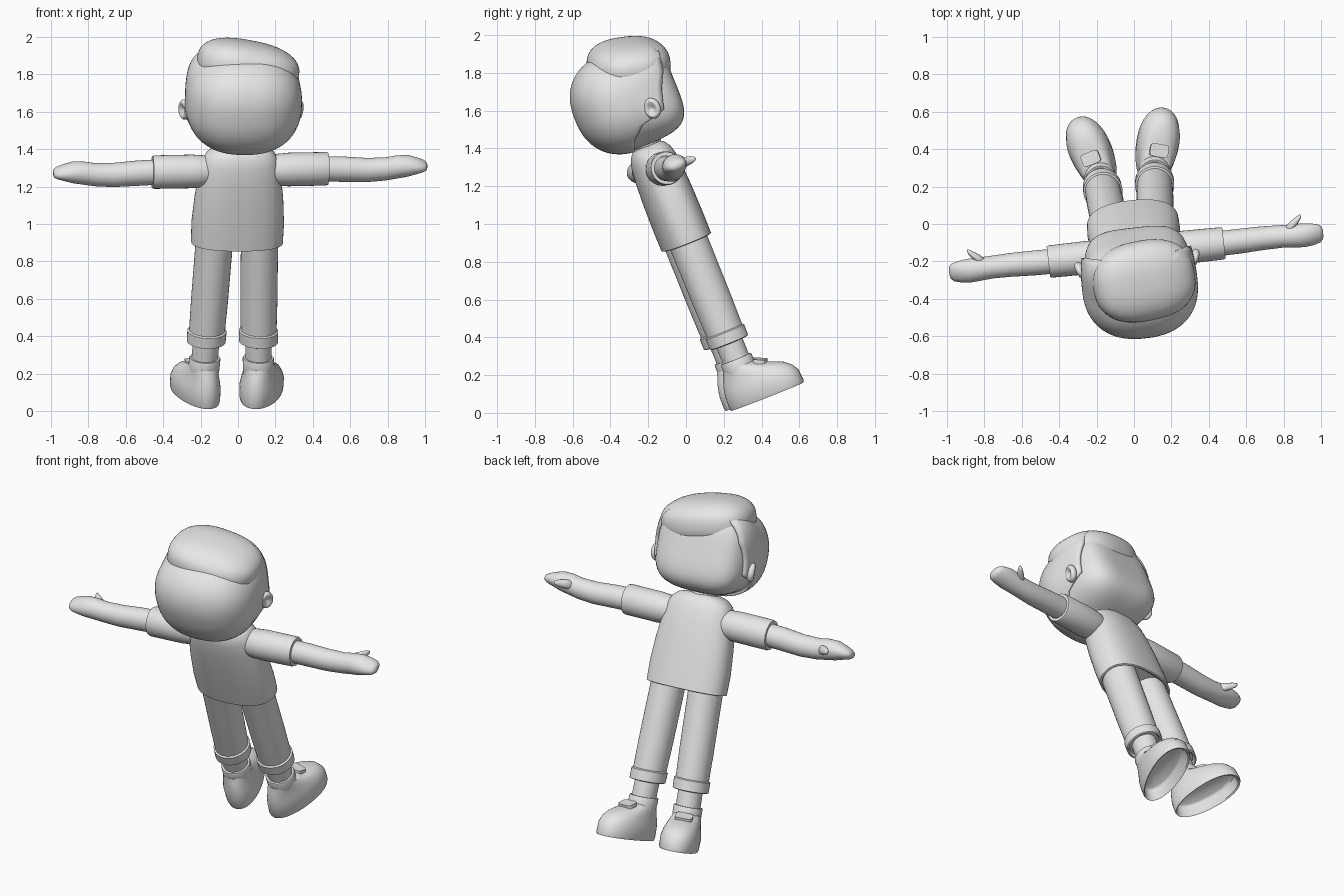
import bpy, bmesh, math
from mathutils import Matrix, Vector, Euler

if "Cube" in bpy.data.objects:
    bpy.data.objects.remove(bpy.data.objects["Cube"])

# whole figure leans back and is turned slightly
POSE = (Matrix.Translation((-0.006, 0, 0)) @ Matrix.Rotation(math.radians(6.5), 4, 'Z')
        @ Matrix.Rotation(math.radians(22), 4, 'X'))
CLAY = bpy.data.materials.new("light_grey")
CLAY.diffuse_color = (0.8, 0.8, 0.8, 1)
CLAY.use_nodes = True
CLAY.node_tree.nodes["Principled BSDF"].inputs["Base Color"].default_value = CLAY.diffuse_color
U = 0.34   # forward position of the body axis


def add(name, verts, faces, angle=40, solid=0):
    me = bpy.data.meshes.new(name)
    me.from_pydata([POSE @ Vector(v) for v in verts], [], faces)
    bm = bmesh.new()
    bm.from_mesh(me)
    bmesh.ops.recalc_face_normals(bm, faces=bm.faces)
    bm.to_mesh(me)
    bm.free()
    me.materials.append(CLAY)
    ob = bpy.data.objects.new(name, me)
    bpy.context.collection.objects.link(ob)
    if solid:
        m = ob.modifiers.new("thickness", 'SOLIDIFY')
        m.thickness, m.offset = solid, -1
    bpy.ops.object.select_all(action='DESELECT')
    ob.select_set(True)
    bpy.context.view_layer.objects.active = ob
    bpy.ops.object.shade_smooth_by_angle(angle=math.radians(angle))
    return ob


def loft(name, rings, angle=40):
    n = len(rings[0])
    verts = [p for r in rings for p in r]
    faces = [(k * n + i, k * n + (i + 1) % n, (k + 1) * n + (i + 1) % n, (k + 1) * n + i)
             for k in range(len(rings) - 1) for i in range(n)]
    faces += [tuple(range(n)), tuple(range((len(rings) - 1) * n, len(rings) * n))]
    return add(name, verts, faces, angle)


def ring(c, a, b, axis='Z', p=2.0, n=40):
    pts = []
    for i in range(n):
        t = 2 * math.pi * i / n
        ca, sa = math.cos(t), math.sin(t)
        x = a * math.copysign(abs(ca) ** (2 / p), ca)
        y = b * math.copysign(abs(sa) ** (2 / p), sa)
        pts.append(Vector(c) + Vector((x, y, 0) if axis == 'Z' else (0, x, y)))
    return pts


def blob(name, c, r, rot=(0, 0, 0), shape=None, nu=40, nv=24):
    e = Euler([math.radians(a) for a in rot]).to_matrix()
    rings = []
    for k in range(nv + 1):
        a = math.pi * (0.004 + 0.992 * k / nv)
        pts = []
        for i in range(nu):
            t = 2 * math.pi * i / nu
            d = Vector((math.sin(a) * math.cos(t), math.sin(a) * math.sin(t), math.cos(a)))
            d = shape(d) if shape else d
            pts.append(Vector(c) + e @ Vector((d.x * r[0], d.y * r[1], d.z * r[2])))
        rings.append(pts)
    return loft(name, rings, 60)


def head_shape(d):
    # round at the back, squarer toward the face
    f = min(1, max(0, d.y + 0.1))
    p = 2.35 + 1.6 * f * f * (3 - 2 * f)
    return d * (abs(d.x) ** p + abs(d.y) ** p + abs(d.z) ** p) ** (-1 / p)


# head and neck
HEAD = Vector((0, 0.32, 1.655))
blob("head", HEAD, (0.292, 0.272, 0.262), shape=head_shape, nu=64, nv=40)
loft("neck", [ring((0, U, 1.33), 0.085, 0.08), ring((0, U, 1.42), 0.08, 0.075)])

# hair shell: opens forward by an amount that depends on the height around the head
KEYS = [(-90, 75), (-45, 79), (-29, 92), (-23, 116), (0, 123), (18, 130), (90, 135)]


def opening(e):
    for (e0, t0), (e1, t1) in zip(KEYS, KEYS[1:]):
        if e <= e1:
            return t0 + (t1 - t0) * (e - e0) / (e1 - e0)
    return KEYS[-1][1]


verts, faces, N, M = [], [], 96, 24
for k in range(M + 1):
    for i in range(N):
        phi = 2 * math.pi * i / N
        elev = math.degrees(math.asin(max(-1, min(1, math.sin(phi)))))
        th = math.radians(opening(elev)) * max(k, 0.05) / M
        d = head_shape(Vector((math.sin(th) * math.cos(phi), -math.cos(th), math.sin(th) * math.sin(phi))))
        verts.append(HEAD + Vector((d.x * 0.31, d.y * 0.284, d.z * 0.275)))
        if k < M:
            j = (i + 1) % N
            faces.append((k * N + i, k * N + j, (k + 1) * N + j, (k + 1) * N + i))
faces.append(tuple(range(N)))
add("hair", verts, faces, 50, 0.025)


# swept fringe on top
def fringe_shape(d):
    return d * (abs(d.x) ** 2.5 + abs(d.y) ** 2.5 + abs(d.z) ** 2.5) ** (-1 / 2.5)


blob("fringe", (0.025, 0.405, 1.825), (0.275, 0.215, 0.135), (-14, 11, 0), fringe_shape, 56, 28)


# ears with a shallow dish
def ear_shape(d):
    q = (d.y ** 2 + d.z ** 2) ** 0.5
    if d.x > 0 and q < 0.75:
        d = Vector((d.x - 1.1 * (1 - q / 0.75), d.y, d.z))
    return d


for s, side in ((1, "right"), (-1, "left")):
    blob("ear_" + side, (s * 0.306, 0.405, 1.575), (0.028, 0.046, 0.056),
         (0, 0, -25 if s > 0 else 205), ear_shape, 32, 24)

# shirt with a recessed hem
SHIRT = [(0.87, 0.20, 0.105), (0.835, 0.235, 0.128), (0.838, 0.246, 0.136), (0.95, 0.248, 0.137),
         (1.1, 0.237, 0.135), (1.22, 0.221, 0.13), (1.3, 0.205, 0.122), (1.345, 0.185, 0.11),
         (1.375, 0.15, 0.092), (1.39, 0.1, 0.07)]
loft("shirt", [ring((0, U, v), a, b, p=2.4, n=56) for v, a, b in SHIRT], 45)

# arms along x: distance, rise, depth radius, height radius
SLEEVE = [(0.12, 0, 0.07, 0.07), (0.2, 0, 0.085, 0.085), (0.26, 0, 0.089, 0.09), (0.46, 0, 0.086, 0.09),
          (0.472, 0, 0.082, 0.086), (0.472, 0, 0.06, 0.06)]
ARM = [(0.44, 0, 0.066, 0.068), (0.55, -0.004, 0.066, 0.068), (0.68, -0.012, 0.063, 0.065),
       (0.78, -0.008, 0.06, 0.062), (0.84, 0.002, 0.062, 0.062), (0.9, 0.008, 0.065, 0.057),
       (0.95, 0.008, 0.06, 0.042), (0.985, 0.006, 0.05, 0.03), (1.0, 0.005, 0.036, 0.021),
       (1.005, 0.005, 0.018, 0.01)]
THUMB = [(0.81, 0.03, 0.028), (0.845, 0.062, 0.026), (0.875, 0.088, 0.021), (0.892, 0.105, 0.014),
         (0.897, 0.111, 0.006)]


def limb(name, s, path):
    return loft(name, [ring((s * x, U, 1.25 + dv + s * 0.021 * x), a, b, 'X', n=32)
                       for x, dv, a, b in path])


# shoe outline by height: height, heel, toe, half width
SHOE = [(0.0, -0.10, 0.235, 0.075), (-0.01, -0.115, 0.26, 0.088), (-0.07, -0.126, 0.272, 0.097),
        (-0.075, -0.134, 0.284, 0.105), (-0.06, -0.138, 0.288, 0.11), (0.0, -0.136, 0.283, 0.112),
        (0.035, -0.13, 0.262, 0.105), (0.065, -0.122, 0.225, 0.096), (0.09, -0.113, 0.165, 0.088),
        (0.11, -0.104, 0.11, 0.082), (0.13, -0.096, 0.08, 0.077)]

for s, side in ((1, "right"), (-1, "left")):
    limb("sleeve_" + side, s, SLEEVE)
    limb("arm_" + side, s, ARM)
    loft("thumb_" + side, [ring((s * x, U + f, 1.25 + s * 0.02), r, r, 'X', n=20) for x, f, r in THUMB], 70)

    # trouser leg and turned-up cuff, splayed slightly
    def tube(name, prof):
        return loft(name, [ring((s * (0.15 - 0.034 * v), U - 0.002, v), a, b, n=36) for v, a, b in prof])
    tube("trouser_leg_" + side, [(0.28, 0.095, 0.1), (0.5, 0.099, 0.104), (0.9, 0.1, 0.106)])
    tube("trouser_cuff_" + side, [(0.29, 0.08, 0.084), (0.262, 0.095, 0.1), (0.266, 0.104, 0.109),
                                  (0.326, 0.105, 0.11), (0.332, 0.097, 0.102)])
    tube("ankle_" + side, [(0.08, 0.07, 0.073), (0.31, 0.071, 0.075)])
    tube("sock_" + side, [(0.05, 0.078, 0.08), (0.11, 0.083, 0.087), (0.165, 0.084, 0.088),
                          (0.172, 0.081, 0.085), (0.172, 0.06, 0.06)])

    # shoe, toes turned outward, hollow sole
    turn = Matrix.Translation((s * 0.152, U + 0.004, 0)) @ Matrix.Rotation(math.radians(-17 * s), 4, 'Z')
    rings = []
    for v, back, front, w in SHOE:
        pts = []
        for p in ring((0, 0, v), 1, 1, p=2.15, n=48):
            y = (back + front) / 2 + p.y * (front - back) / 2
            pts.append(turn @ Vector((p.x * w * (1 + 0.1 * p.y), y, v)))
        rings.append(pts)
    loft("shoe_" + side, rings, 50)

    # strap tab on the instep
    tilt = turn @ Matrix.Translation((0, 0.112, 0.118)) @ Matrix.Rotation(math.radians(-24), 4, 'X')
    loft("shoe_tab_" + side, [[tilt @ p for p in ring((0, 0, h), 0.05, 0.035, p=5, n=24)]
                              for h in (-0.02, 0.008)])
